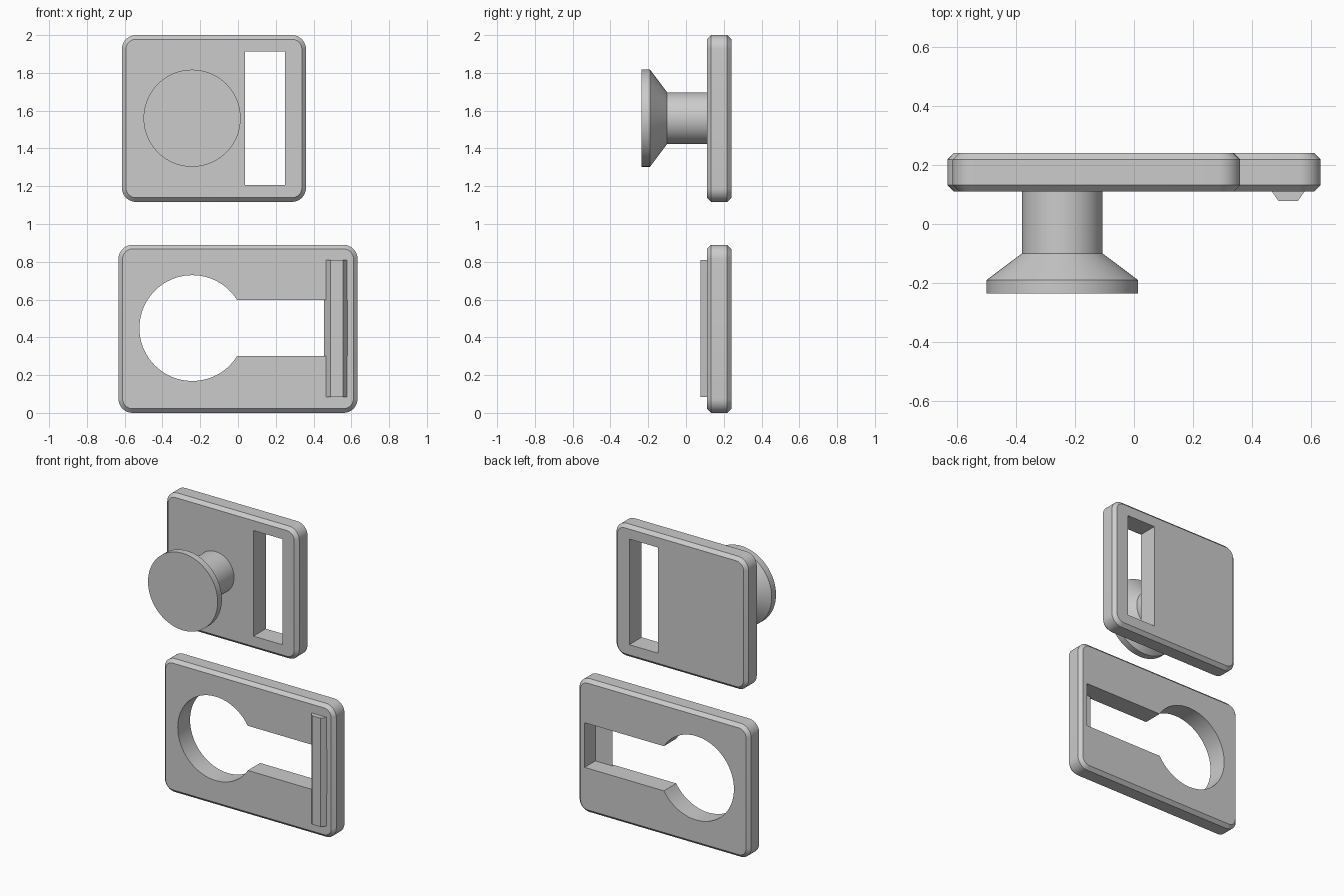
import bpy
import bmesh
from math import cos, sin, pi, asin

cube = bpy.data.objects.get("Cube")
if cube:
    bpy.data.objects.remove(cube, do_unlink=True)

GREY = (0.6, 0.6, 0.6, 1)
grey = bpy.data.materials.new("plain_grey")
grey.use_nodes = True
grey.diffuse_color = GREY
grey.node_tree.nodes["Principled BSDF"].inputs["Base Color"].default_value = GREY

FRONT, BACK, CHAMFER, RADIUS = 0.11, 0.24, 0.022, 0.075


def loft(name, loops):
    """Closed solid skinned through loops of equal point count."""
    bm = bmesh.new()
    rings = [[bm.verts.new(p) for p in loop] for loop in loops]
    n = len(rings[0])
    for a, b in zip(rings, rings[1:]):
        for i in range(n):
            j = (i + 1) % n
            bm.faces.new((a[i], a[j], b[j], b[i]))
    bm.faces.new(rings[0])
    bm.faces.new(rings[-1])
    bmesh.ops.recalc_face_normals(bm, faces=bm.faces)
    mesh = bpy.data.meshes.new(name)
    bm.to_mesh(mesh)
    bm.free()
    mesh.materials.append(grey)
    obj = bpy.data.objects.new(name, mesh)
    bpy.context.collection.objects.link(obj)
    return obj


def arc(cx, cz, r, start, end, steps):
    angles = [start + (end - start) * i / steps for i in range(steps + 1)]
    return [(cx + r * cos(a), cz + r * sin(a)) for a in angles]


def at_depth(outline, y):
    return [(x, y, z) for x, z in outline]


def rounded_rect(x0, x1, z0, z1, inset):
    r = RADIUS
    corners = [(x1 - r, z1 - r), (x0 + r, z1 - r), (x0 + r, z0 + r), (x1 - r, z0 + r)]
    points = []
    for k, (cx, cz) in enumerate(corners):
        points += arc(cx, cz, r - inset, k * pi / 2, (k + 1) * pi / 2, 10)
    return points


def plate(name, *size):
    layers = [(FRONT, CHAMFER), (FRONT + CHAMFER, 0), (BACK - CHAMFER, 0), (BACK, CHAMFER)]
    return loft(name, [at_depth(rounded_rect(*size, inset), y) for y, inset in layers])


def cut(obj, outline):
    """Cut the outline straight through the plate."""
    cutter = loft("cutter", [at_depth(outline, y) for y in (FRONT - 0.1, BACK + 0.1)])
    cutter.hide_render = True
    mod = obj.modifiers.new("opening", 'BOOLEAN')
    mod.operation = 'DIFFERENCE'
    mod.solver = 'EXACT'
    mod.object = cutter
    bpy.context.view_layer.objects.active = obj
    bpy.ops.object.modifier_apply(modifier=mod.name)
    bpy.data.objects.remove(cutter, do_unlink=True)


# Upper plate with a tall strap slot
upper_plate = plate("upper_plate", -0.615, 0.36, 1.117, 2.0)
cut(upper_plate, [(0.037, 1.207), (0.25, 1.207), (0.25, 1.912), (0.037, 1.912)])

# Lower plate with a keyhole opening
lower_plate = plate("lower_plate", -0.633, 0.633, 0.0, 0.89)
hole_x, hole_z, hole_r, half_slot, slot_end = -0.242, 0.449, 0.28, 0.149, 0.58
mouth = asin(half_slot / hole_r)
keyhole = arc(hole_x, hole_z, hole_r, mouth, 2 * pi - mouth, 72)
keyhole += [(slot_end, hole_z - half_slot), (slot_end, hole_z + half_slot)]
cut(lower_plate, keyhole)

# Tapered ridge bridging the end of the slot
section = [(0.455, 0.127), (0.49, 0.078), (0.555, 0.078), (0.59, 0.127)]
ridge = loft("ridge", [[(x, y, z) for x, y in section] for z in (0.085, 0.81)])

# Flared button, slightly embedded in the upper plate
profile = [(FRONT + 0.02, 0.137), (-0.1, 0.137), (-0.19, 0.257), (-0.235, 0.257)]
button = loft("button", [at_depth(arc(-0.243, 1.56, r, 0, 2 * pi, 80)[:-1], y)
                         for y, r in profile])

# Smooth the rounded walls, keep crisp edges
bpy.ops.object.select_all(action='DESELECT')
for obj in (upper_plate, lower_plate, ridge, button):
    obj.select_set(True)
bpy.context.view_layer.objects.active = upper_plate
bpy.ops.object.shade_smooth_by_angle(angle=pi / 6)
